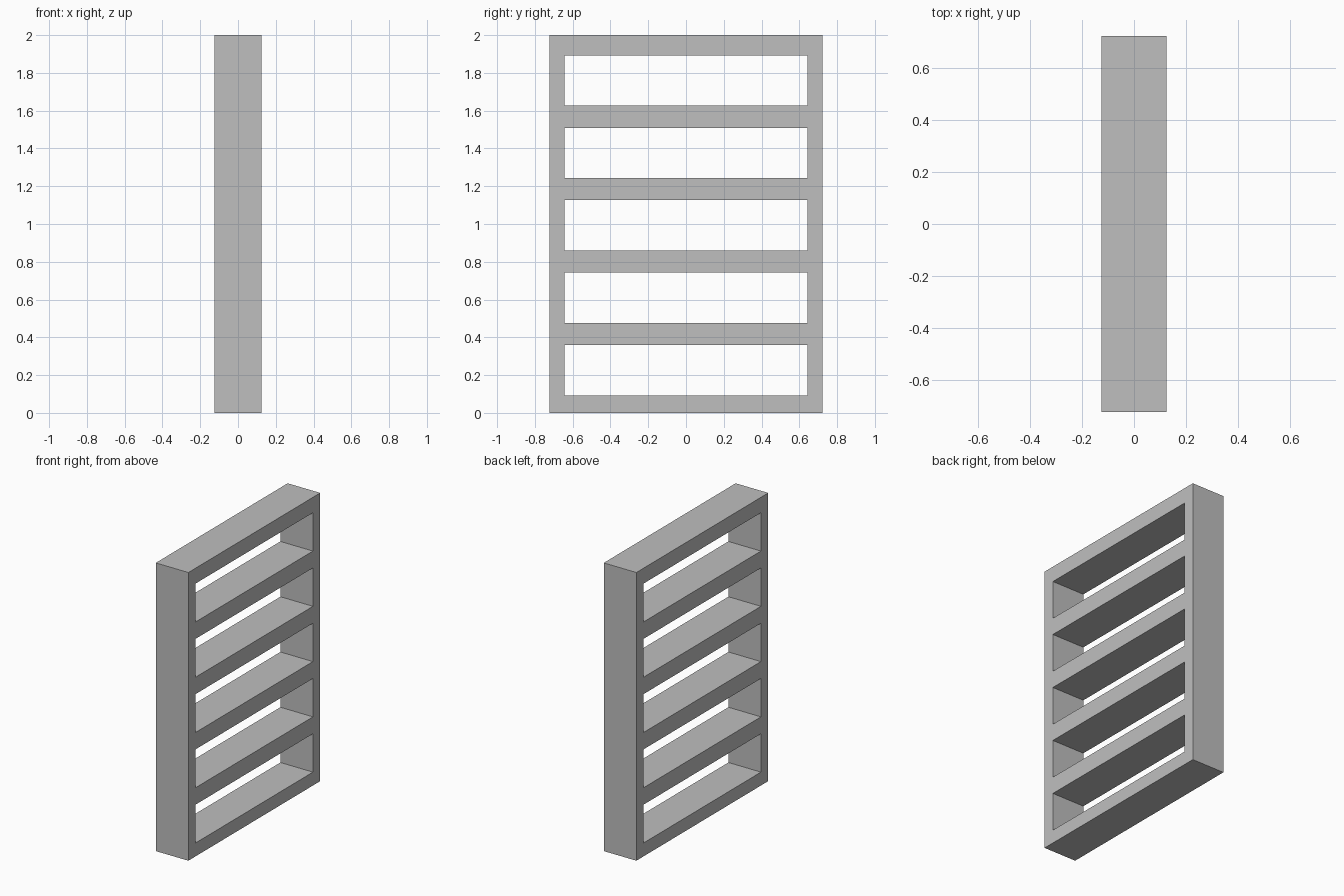
import bpy
import bmesh

cube = bpy.data.objects.get("Cube")
if cube:
    bpy.data.objects.remove(cube, do_unlink=True)

# Overall sizes
HALF_DEPTH = 0.125
OUTER, INNER = 0.723, 0.643
FIRST_OPENING, OPENING, PITCH, COUNT = 0.093, 0.266, 0.3835, 5
HEIGHT = 2.0

# Breaks across the width and up the height, at the edges of the openings
ys = [-OUTER, -INNER, INNER, OUTER]
zs = [0.0]
for i in range(COUNT):
    bottom = FIRST_OPENING + i * PITCH
    zs += [bottom, bottom + OPENING]
zs.append(HEIGHT)

# Flat panel of stiles and rails, leaving the openings empty
bm = bmesh.new()
grid = [[bm.verts.new((-HALF_DEPTH, y, z)) for y in ys] for z in zs]
for r in range(len(zs) - 1):
    for c in range(len(ys) - 1):
        is_opening = c == 1 and r % 2 == 1
        if not is_opening:
            bm.faces.new((grid[r][c], grid[r + 1][c],
                          grid[r + 1][c + 1], grid[r][c + 1]))

# Give the panel its depth
panel = bmesh.ops.extrude_face_region(bm, geom=bm.faces[:], use_keep_orig=True)
moved = [v for v in panel["geom"] if isinstance(v, bmesh.types.BMVert)]
bmesh.ops.translate(bm, verts=moved, vec=(2 * HALF_DEPTH, 0, 0))
bmesh.ops.recalc_face_normals(bm, faces=bm.faces[:])

mesh = bpy.data.meshes.new("slatted_frame")
bm.to_mesh(mesh)
bm.free()
frame = bpy.data.objects.new("slatted_frame", mesh)
bpy.context.collection.objects.link(frame)

# Plain grey finish
grey = bpy.data.materials.new("plain_grey")
grey.use_nodes = True
colour = (0.52, 0.52, 0.52, 1.0)
grey.diffuse_color = colour
grey.node_tree.nodes["Principled BSDF"].inputs["Base Color"].default_value = colour
mesh.materials.append(grey)
